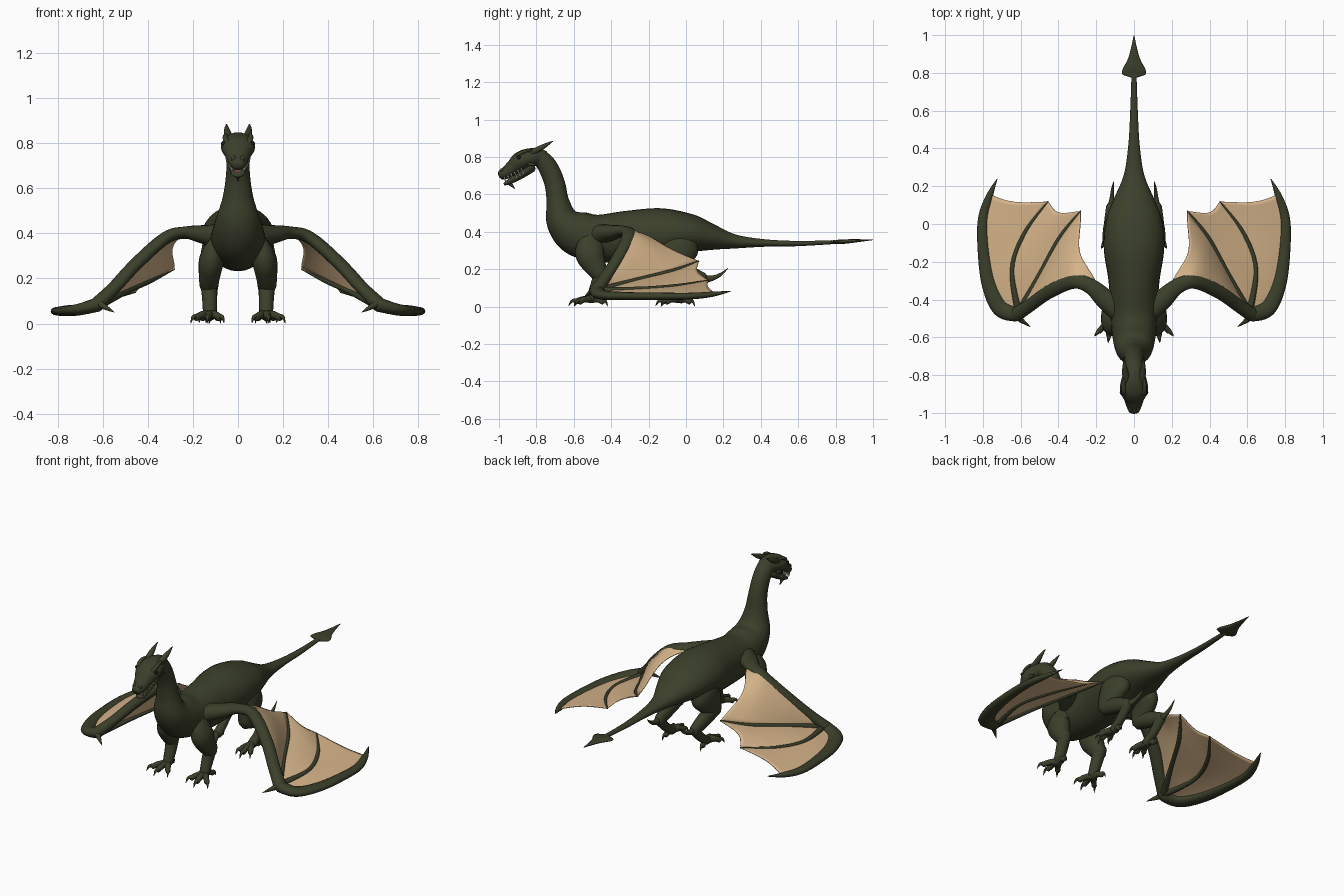
import bpy, bmesh, math
from mathutils import Vector

X, Z = Vector((1, 0, 0)), Vector((0, 0, 1))


def material(name, rgb):
    m = bpy.data.materials.new(name)
    m.diffuse_color = (*rgb, 1)
    return m


GREEN = material("dark_green", (0.043, 0.050, 0.023))
TAN = material("tan", (0.66, 0.45, 0.25))
RED = material("red", (0.30, 0.05, 0.04))
WHITE = material("white", (0.8, 0.78, 0.7))
BLACK = material("black", (0.01, 0.01, 0.01))


def at(pts, t):
    """Point on a smooth curve through pts, t from 0 to 1."""
    f = min(max(t, 0), 1) * (len(pts) - 1)
    i = min(int(f), len(pts) - 2)
    u = f - i
    p0, p1 = pts[max(i - 1, 0)], pts[i]
    p2, p3 = pts[i + 1], pts[min(i + 2, len(pts) - 1)]
    return [0.5 * (2 * b + (c - a) * u + (2 * a - 5 * b + 4 * c - d) * u * u
                   + (3 * b - a - 3 * c + d) * u ** 3)
            for a, b, c, d in zip(p0, p1, p2, p3)]


def finish(name, bm, mat, mirror):
    bmesh.ops.recalc_face_normals(bm, faces=bm.faces[:])
    for f in bm.faces:
        f.smooth = True
    me = bpy.data.meshes.new(name)
    bm.to_mesh(me)
    bm.free()
    me.materials.append(mat)
    ob = bpy.data.objects.new(name, me)
    bpy.context.collection.objects.link(ob)
    if mirror:
        ob.modifiers.new("mirror", 'MIRROR').use_mirror_merge = False
    return ob


def add_tube(bm, pts, ref, sides, steps):
    """Elliptical tube through (x, y, z, radius along ref, other radius)."""
    n = steps * (len(pts) - 1)
    s = [at(pts, i / n) for i in range(n + 1)]
    c = [Vector(p[:3]) for p in s]
    rings = []
    for i in range(n + 1):
        tan = (c[min(i + 1, n)] - c[max(i - 1, 0)]).normalized()
        rings.append((c[i], tan, max(s[i][3], 0.0008), max(s[i][4], 0.0008)))
    # Rounded ends
    for end, sign in ((0, -1), (-1, 1)):
        p, tan, a, b = rings[end]
        m = min(a, b)
        extra = [(p + tan * sign * m * d, tan, a * k, b * k) for d, k in ((0.45, 0.8), (0.7, 0.35))]
        rings = extra[::-1] + rings if sign < 0 else rings + extra
    loops = []
    for p, tan, a, b in rings:
        side = (ref - tan * ref.dot(tan)).normalized()
        other = tan.cross(side)
        loops.append([bm.verts.new(p + side * a * math.cos(q) + other * b * math.sin(q))
                      for q in (2 * math.pi * k / sides for k in range(sides))])
    for r0, r1 in zip(loops, loops[1:]):
        for k in range(sides):
            j = (k + 1) % sides
            bm.faces.new((r0[k], r0[j], r1[j], r1[k]))
    bm.faces.new(loops[0])
    bm.faces.new(loops[-1])


def tubes(name, paths, mat=GREEN, mirror=True, ref=X, sides=14, steps=6):
    bm = bmesh.new()
    for pts in paths:
        add_tube(bm, pts, ref, sides, steps)
    return finish(name, bm, mat, mirror)


def centre(rows):
    return [(0, *r) for r in rows]


def spike(p, q, r):
    return [(*p, r, r), (*[(a + b) / 2 for a, b in zip(p, q)], r * 0.6, r * 0.6), (*q, 0.001, 0.001)]


# Body: tail, trunk and neck in one sweep
tubes("body", [centre([
    (0.80, 0.345, 0.013, 0.010), (0.60, 0.337, 0.020, 0.014), (0.42, 0.340, 0.030, 0.020),
    (0.26, 0.348, 0.054, 0.038), (0.13, 0.372, 0.108, 0.072), (0.02, 0.390, 0.148, 0.106),
    (-0.13, 0.388, 0.160, 0.138), (-0.31, 0.372, 0.134, 0.140), (-0.48, 0.366, 0.124, 0.125),
    (-0.59, 0.397, 0.115, 0.120), (-0.66, 0.462, 0.098, 0.090), (-0.685, 0.56, 0.068, 0.061),
    (-0.70, 0.65, 0.054, 0.055), (-0.73, 0.73, 0.050, 0.053), (-0.77, 0.785, 0.050, 0.048),
    (-0.82, 0.80, 0.052, 0.042)])], mirror=False, sides=28)

# Tail spade
tubes("tail_spade", [centre([
    (0.775, 0.345, 0.014, 0.010), (0.792, 0.345, 0.060, 0.008), (0.82, 0.346, 0.060, 0.012),
    (0.87, 0.349, 0.034, 0.011), (0.93, 0.353, 0.016, 0.007), (0.998, 0.357, 0.002, 0.002)])],
    mirror=False, sides=16)

# Head, jaw and mouth
tubes("head", [centre([
    (-0.765, 0.797, 0.045, 0.042), (-0.82, 0.798, 0.066, 0.050), (-0.88, 0.778, 0.075, 0.053),
    (-0.925, 0.742, 0.054, 0.042), (-0.96, 0.717, 0.042, 0.034),
    (-0.983, 0.706, 0.033, 0.028)])], mirror=False, sides=24)
tubes("lower_jaw", [centre([
    (-0.83, 0.745, 0.050, 0.030), (-0.88, 0.705, 0.044, 0.021), (-0.94, 0.670, 0.033, 0.015),
    (-0.968, 0.656, 0.020, 0.009)])], mirror=False, sides=18)
tubes("chin_spike", [spike((0, -0.945, 0.663), (0, -0.915, 0.630), 0.013)], mirror=False)
tubes("tongue", [centre([
    (-0.86, 0.730, 0.036, 0.010), (-0.92, 0.692, 0.026, 0.008), (-0.955, 0.672, 0.014, 0.005)])],
    RED, mirror=False)
teeth = []
for i in range(6):
    k = i / 5
    x, y, z = 0.027 + 0.024 * k, -0.970 + 0.09 * k, 0.682 + 0.048 * k
    teeth.append(spike((x, y, z + 0.006), (x, y + 0.005, z - 0.014), 0.005))
    teeth.append(spike((x - 0.005, y + 0.012, z - 0.020), (x - 0.005, y + 0.006, z - 0.003), 0.004))
tubes("teeth", teeth, WHITE, ref=Vector((1, 0.3, 0)), sides=6, steps=2)
tubes("horns", [[(0.040, -0.83, 0.822, 0.020, 0.017), (0.047, -0.78, 0.846, 0.016, 0.015),
                 (0.05, -0.745, 0.866, 0.010, 0.010), (0.051, -0.712, 0.884, 0.002, 0.002)]])
tubes("brow_ridges", [[(0.035, -0.915, 0.785, 0.008, 0.008), (0.054, -0.89, 0.816, 0.012, 0.010),
                       (0.056, -0.85, 0.834, 0.010, 0.008), (0.05, -0.81, 0.835, 0.004, 0.004)]])
tubes("cheek_spikes", [spike((0.052, -0.845, 0.765), (0.056, -0.795, 0.755), 0.014)])
tubes("nostrils", [spike((0.018, -0.982, 0.728), (0.02, -0.960, 0.752), 0.013)])
bm = bmesh.new()
bmesh.ops.create_uvsphere(bm, u_segments=12, v_segments=8, radius=0.011)
bmesh.ops.translate(bm, verts=bm.verts, vec=(0.065, -0.893, 0.797))
finish("eyes", bm, BLACK, True)

# Legs
tubes("front_legs", [
    [(0.085, -0.49, 0.37, 0.035, 0.06), (0.115, -0.515, 0.29, 0.055, 0.078),
     (0.126, -0.485, 0.215, 0.048, 0.060), (0.13, -0.455, 0.165, 0.040, 0.042)],
    [(0.13, -0.45, 0.19, 0.038, 0.040), (0.126, -0.475, 0.12, 0.034, 0.034),
     (0.125, -0.505, 0.045, 0.030, 0.028)]], sides=20)
tubes("hind_legs", [
    [(0.08, 0.0, 0.38, 0.045, 0.07), (0.102, -0.03, 0.33, 0.058, 0.105),
     (0.118, -0.07, 0.26, 0.050, 0.085), (0.123, -0.10, 0.20, 0.040, 0.050)],
    [(0.123, -0.10, 0.215, 0.040, 0.050), (0.122, 0.0, 0.18, 0.037, 0.046),
     (0.120, 0.09, 0.145, 0.028, 0.036)],
    [(0.120, 0.09, 0.15, 0.028, 0.032), (0.120, 0.03, 0.085, 0.025, 0.026),
     (0.118, -0.03, 0.04, 0.028, 0.026)]], sides=20)
tubes("heel_spurs", [[(0.12, 0.08, 0.145, 0.022, 0.026), (0.117, 0.14, 0.152, 0.012, 0.015),
                      (0.113, 0.185, 0.172, 0.008, 0.009), (0.108, 0.225, 0.205, 0.001, 0.001)]])

# Feet: three front toes and a back toe, each with a claw
for name, fx, fy, spread in (("front", 0.125, -0.505, 1), ("hind", 0.118, -0.04, 0.65)):
    toes, claws = [], []
    for dx, dy in ((-0.045, -0.065), (0.008, -0.085), (0.06, -0.062), (0.012, 0.06)):
        dx *= spread
        toes.append([(fx, fy, 0.04, 0.022, 0.022), (fx + dx * 0.6, fy + dy * 0.6, 0.038, 0.017, 0.017),
                     (fx + dx, fy + dy, 0.026, 0.015, 0.016)])
        claws.append([(fx + dx, fy + dy, 0.032, 0.012, 0.012),
                      (fx + dx * 1.25, fy + dy * 1.25, 0.028, 0.008, 0.008),
                      (fx + dx * 1.4, fy + dy * 1.45, 0.002, 0.001, 0.001)])
    tubes(name + "_toes", toes, sides=10, steps=4)
    tubes(name + "_claws", claws, sides=8, steps=4)

# Wing bones
ARM = [(0.08, -0.46, 0.385, 0.055, 0.06), (0.15, -0.40, 0.395, 0.042, 0.055),
       (0.23, -0.33, 0.403, 0.028, 0.042), (0.32, -0.305, 0.380, 0.028, 0.038),
       (0.45, -0.36, 0.266, 0.028, 0.036), (0.55, -0.43, 0.158, 0.028, 0.035),
       (0.625, -0.48, 0.085, 0.032, 0.038)]
INNER = [(0.61, -0.47, 0.085, 0.020, 0.020), (0.50, -0.27, 0.140, 0.013, 0.013),
         (0.39, -0.07, 0.190, 0.012, 0.012), (0.283, 0.068, 0.242, 0.004, 0.004)]
MIDDLE = [(0.61, -0.47, 0.085, 0.020, 0.020), (0.645, -0.24, 0.095, 0.012, 0.012),
          (0.58, -0.05, 0.110, 0.011, 0.011), (0.455, 0.118, 0.140, 0.004, 0.004)]
OUTER = [(0.62, -0.48, 0.085, 0.032, 0.038), (0.706, -0.445, 0.062, 0.026, 0.046),
         (0.766, -0.32, 0.056, 0.022, 0.040), (0.795, -0.15, 0.055, 0.020, 0.032),
         (0.800, 0.02, 0.056, 0.018, 0.027), (0.768, 0.14, 0.066, 0.014, 0.019),
         (0.725, 0.238, 0.082, 0.002, 0.002)]
tubes("wing_arms", [ARM], ref=Z, sides=18)
tubes("wing_fingers", [INNER, MIDDLE, OUTER], ref=Z, sides=12)
tubes("wing_claws", [spike((0.61, -0.50, 0.085), (0.548, -0.545, 0.05), 0.016)], ref=Z)


# Wing membranes: ruled sheets with a scalloped free edge
def membrane(name, edge_a, edge_b, scallop, bulge):
    bm = bmesh.new()
    n, m = 24, 14
    grid = []
    for i in range(n + 1):
        row = []
        for j in range(m + 1):
            u = j / m
            bow = math.sin(math.pi * u)
            t = 0.02 + 0.98 * (i / n) * (1 - scallop * bow)
            p = Vector(edge_a(t)[:3]).lerp(Vector(edge_b(t)[:3]), u)
            row.append(bm.verts.new(p + Z * bulge * bow * t))
        grid.append(row)
    for i in range(n):
        for j in range(m):
            bm.faces.new((grid[i][j], grid[i][j + 1], grid[i + 1][j + 1], grid[i + 1][j]))
    ob = finish(name, bm, TAN, True)
    sol = ob.modifiers.new("thickness", 'SOLIDIFY')
    sol.thickness, sol.offset = 0.005, 0


def arm_edge(t):
    """Upper rear line of the arm, from the wrist in to the shoulder."""
    x, y, z, *_ = at(ARM, 1 - 0.83 * t)
    k = math.sin(math.pi * min(t, 1)) ** 0.5
    return x + 0.008 * k, y + 0.02 * k, z + 0.018 * k


membrane("inner_membrane", lambda t: at(INNER, t), arm_edge, 0.19, 0.045)
membrane("middle_membrane", lambda t: at(MIDDLE, t), lambda t: at(INNER, t), 0.10, 0.010)
membrane("outer_membrane", lambda t: at(OUTER, t * 0.86), lambda t: at(MIDDLE, t), 0.05, 0.008)
